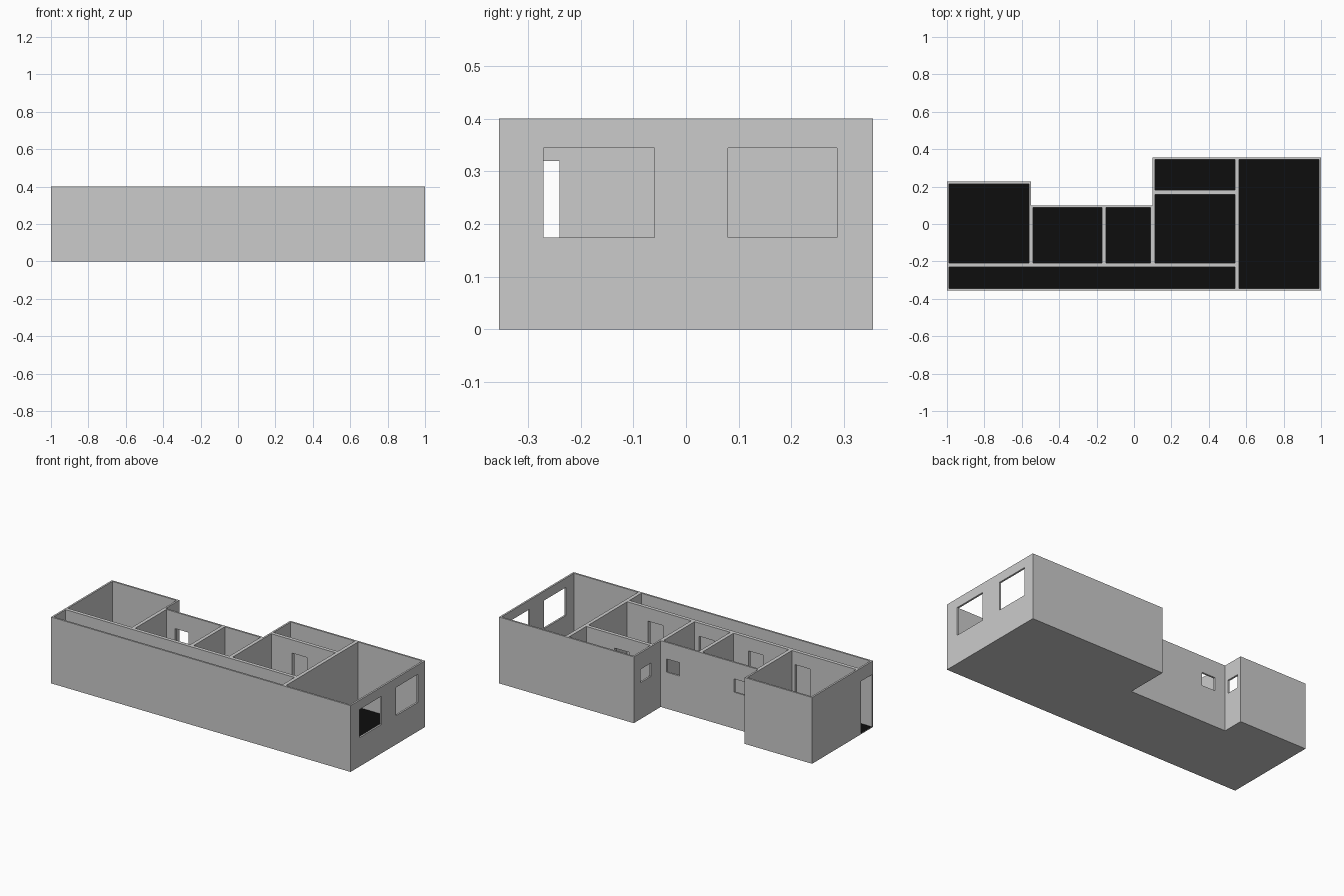
import bpy, bmesh
from mathutils import Matrix

if "Cube" in bpy.data.objects:
    bpy.data.objects.remove(bpy.data.objects["Cube"])

H, T, BASE = 0.40, 0.011, 0.005      # wall height, half wall thickness, slab thickness
Y0, Y1 = -0.355, 0.355
DOOR_TOP = 0.32


def make_object(name, bm):
    mesh = bpy.data.meshes.new(name)
    bm.to_mesh(mesh)
    bm.free()
    obj = bpy.data.objects.new(name, mesh)
    bpy.context.collection.objects.link(obj)
    return obj


def add_box(bm, x0, x1, y0, y1, z0, z1):
    m = (Matrix.Translation(((x0 + x1) / 2, (y0 + y1) / 2, (z0 + z1) / 2))
         @ Matrix.Diagonal((x1 - x0, y1 - y0, z1 - z0, 1)))
    bmesh.ops.create_cube(bm, size=1, matrix=m)


def boxes(name, items):
    bm = bmesh.new()
    for b in items:
        add_box(bm, *b)
    return make_object(name, bm)


# Room cells, bounded by wall centre lines (x0, x1, y0, y1)
cells = [
    (-1.00, 0.55, Y0, -0.22),        # corridor
    (-1.00, -0.55, -0.22, 0.226),    # west room
    (-0.55, -0.16, -0.22, 0.098),    # two small rooms
    (-0.16, 0.10, -0.22, 0.098),
    (0.10, 0.55, -0.22, 0.17),       # inner room
    (0.10, 0.55, 0.17, Y1),          # back room
    (0.55, 1.00, Y0, Y1),            # east hall
]
rooms = [(a + T, b - T, c + T, d - T) for a, b, c, d in cells]

# Doorways, footprints spanning the wall thickness
doors = [(x, x + 0.10, -0.22 - T, -0.22 + T) for x in (-0.68, -0.37, -0.04, 0.30)]
doors += [
    (0.25, 0.35, 0.17 - T, 0.17 + T),
    (0.55 - T, 0.55 + T, -0.343, -0.24),
    (-1.0, -1.0 + T, -0.343, -0.24),
]

# Windows
D = 0.015
windows = [
    (1 - D, 1 + D, -0.27, -0.06, 0.174, 0.344),
    (1 - D, 1 + D, 0.08, 0.287, 0.174, 0.344),
    (0.10 - D, 0.10 + D, 0.18 + T, 0.29, 0.22, 0.30),
    (-0.55 - D, -0.55 + D, 0.12, 0.20, 0.22, 0.30),
    (-0.48, -0.39, 0.098 - D, 0.098 + D, 0.22, 0.30),
    (-0.025, 0.06, 0.098 - D, 0.098 + D, 0.22, 0.30),
]

# Building shell: extruded footprint
outline = [(-1, Y0), (1, Y0), (1, Y1), (0.10, Y1), (0.10, 0.098),
           (-0.55, 0.098), (-0.55, 0.226), (-1, 0.226)]
bm = bmesh.new()
face = bm.faces.new([bm.verts.new((x, y, 0)) for x, y in outline])
ext = bmesh.ops.extrude_face_region(bm, geom=[face])
top = [v for v in ext["geom"] if isinstance(v, bmesh.types.BMVert)]
bmesh.ops.translate(bm, verts=top, vec=(0, 0, H))
bmesh.ops.recalc_face_normals(bm, faces=bm.faces)
shell = make_object("walls", bm)

# Hollow the rooms, then cut the doors and windows
e = 0.004
room_cutter = boxes("room_cutter", [(*r, BASE, H + 0.1) for r in rooms])
opening_cutter = boxes("opening_cutter", [
    (a - e * (b - a < 0.05), b + e * (b - a < 0.05),
     c - e * (d - c < 0.05), d + e * (d - c < 0.05), BASE, DOOR_TOP)
    for a, b, c, d in doors] + windows)
for cutter in (room_cutter, opening_cutter):
    mod = shell.modifiers.new(cutter.name, 'BOOLEAN')
    mod.operation = 'DIFFERENCE'
    mod.solver = 'EXACT'
    mod.object = cutter

# Bake the cuts and remove the helpers
dg = bpy.context.evaluated_depsgraph_get()
result = bpy.data.meshes.new_from_object(shell.evaluated_get(dg))
shell.modifiers.clear()
shell.data = result
for cutter in (room_cutter, opening_cutter):
    bpy.data.objects.remove(cutter)

# Black floor covering in rooms and doorways
bm = bmesh.new()
for a, b, c, d in rooms + doors:
    bm.faces.new([bm.verts.new((x, y, BASE + 0.001))
                  for x, y in ((a, c), (b, c), (b, d), (a, d))])
floor = make_object("floor_covering", bm)
black = bpy.data.materials.new("black_floor")
black.diffuse_color = (0.004, 0.004, 0.004, 1)
black.use_nodes = True
black.node_tree.nodes["Principled BSDF"].inputs["Base Color"].default_value = black.diffuse_color
floor.data.materials.append(black)
